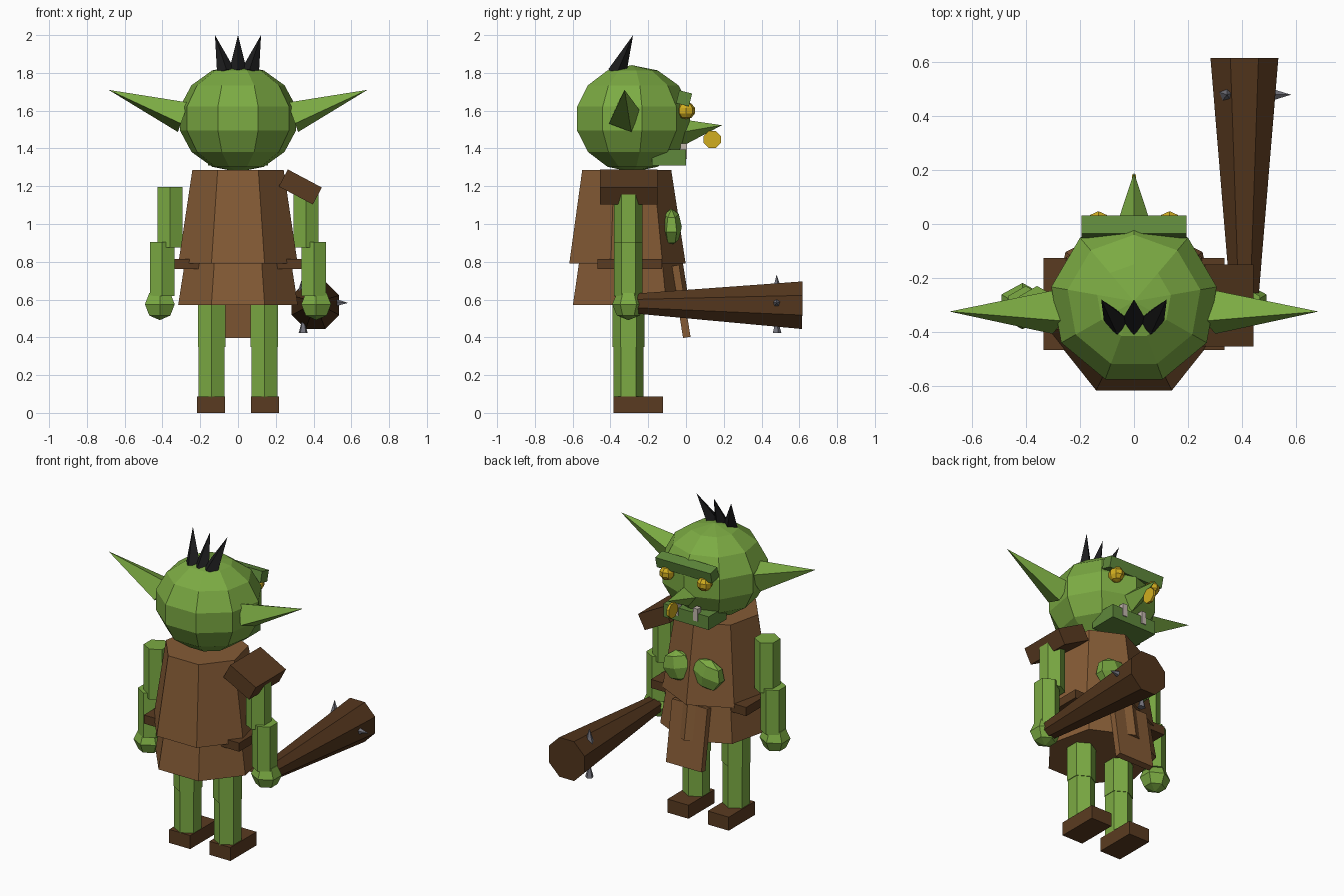
import bpy, bmesh
from math import sin, cos, pi, radians
from mathutils import Vector, Matrix, Euler

if "Cube" in bpy.data.objects:
    bpy.data.objects.remove(bpy.data.objects["Cube"])


def mat(name, r, g, b):
    m = bpy.data.materials.new(name)
    m.diffuse_color = (r, g, b, 1)
    m.use_nodes = True
    m.node_tree.nodes["Principled BSDF"].inputs["Base Color"].default_value = m.diffuse_color
    return m


SKIN = mat("green_skin", .20, .405, .056)
DARK_SKIN = mat("dark_green_skin", .115, .25, .045)
TUNIC = mat("tan_leather", .232, .104, .036)
LEATHER = mat("dark_leather", .102, .044, .015)
WOOD = mat("club_wood", .086, .036, .012)
HAIR = mat("black_hair", .012, .012, .013)
GOLD = mat("gold", .64, .42, .014)
TOOTH = mat("tooth", .55, .48, .43)
STEEL = mat("grey_steel", .17, .17, .20)


def finish(name, bm, material, matrix):
    bmesh.ops.recalc_face_normals(bm, faces=bm.faces)
    me = bpy.data.meshes.new(name)
    bm.to_mesh(me)
    bm.free()
    me.materials.append(material)
    ob = bpy.data.objects.new(name, me)
    ob.matrix_world = matrix
    bpy.context.collection.objects.link(ob)
    return ob


def lathe(name, profile, n, material, matrix, start=90):
    """Faceted solid from (radius, height) rings; zero radius makes a point."""
    bm = bmesh.new()
    rings = []
    for r, z in profile:
        if r < 1e-6:
            rings.append([bm.verts.new((0, 0, z))])
        else:
            angs = [radians(start) + 2 * pi * i / n for i in range(n)]
            rings.append([bm.verts.new((r * cos(a), r * sin(a), z)) for a in angs])
    for a, b in zip(rings, rings[1:]):
        for i in range(n):
            j = (i + 1) % n
            q = [a[i % len(a)], a[j % len(a)], b[j % len(b)], b[i % len(b)]]
            q = list(dict.fromkeys(q))
            if len(q) > 2:
                bm.faces.new(q)
    for end in (rings[0], rings[-1]):
        if len(end) > 1:
            bm.faces.new(end)
    return finish(name, bm, material, matrix)


def cone(name, p0, p1, r0, r1, n, material, start=90):
    """Tapered prism running from p0 to p1."""
    p0, p1 = Vector(p0), Vector(p1)
    z = (p1 - p0).normalized()
    ref = Vector((1, 0, 0)) if abs(z.x) < .7 else Vector((0, 1, 0))
    y = z.cross(ref).normalized()
    x = y.cross(z)
    m = Matrix((x, y, z)).transposed().to_4x4()
    m.translation = p0
    return lathe(name, [(r0, 0), (r1, (p1 - p0).length)], n, material, m, start)


def ball(name, c, size, n, rings, material, rot=(0, 0, 0), start=90):
    prof = [(sin(pi * i / rings), -cos(pi * i / rings)) for i in range(rings + 1)]
    m = Matrix.LocRotScale(Vector(c), Euler(rot), Vector(size))
    return lathe(name, prof, n, material, m, start)


def box(name, c, size, material, rot=(0, 0, 0)):
    bm = bmesh.new()
    bmesh.ops.create_cube(bm, size=1)
    return finish(name, bm, material, Matrix.LocRotScale(Vector(c), Euler(rot), Vector(size)))


K = 1 / cos(pi / 8)   # octagon flat width to corner radius

# Seven-sided tunic, belt, loincloth and shoulder pad
cone("tunic_top", (0, -.326, .79), (0, -.326, 1.285), .324, .248, 7, TUNIC)
cone("tunic_skirt", (0, -.306, .57), (0, -.306, .79), .325, .29, 7, TUNIC)
box("belt", (0, -.297, .788), (.672, .342, .055), LEATHER)
box("loincloth", (0, -.026, .59), (.25, .04, .385), TUNIC, (radians(9), 0, 0))
box("shoulder_pad", (.33, -.303, 1.196), (.204, .304, .102), LEATHER, (0, radians(28), 0))

# Limbs
for s, side in ((-1, "left"), (1, "right")):
    cone(side + "_thigh", (s * .14, -.305, .35), (s * .14, -.305, .62), .084, .084, 6, SKIN)
    cone(side + "_shin", (s * .14, -.305, .08), (s * .14, -.305, .36), .08, .08, 6, SKIN)
    box(side + "_shoe", (s * .142, -.253, .043), (.148, .262, .086), LEATHER)
    cone(side + "_upper_arm", (s * .36, -.305, .875), (s * .36, -.305, 1.195), .075, .075, 6, SKIN)
    cone(side + "_forearm", (s * .402, -.305, .62), (s * .402, -.305, .905), .075, .075, 6, SKIN)
    ball(side + "_hand", (s * .414, -.305, .575), (.091, .086, .084), 6, 4, SKIN)
    ball(side + "_chest_muscle", (s * .10, -.077, .985), (.118, .055, .098), 6, 4, SKIN,
         (0, s * radians(15), 0))

# Nine-sided head and face
ball("head", (0, -.287, 1.558), (.32, .316, .283), 9, 7, SKIN)
for s, side in ((-1, "left"), (1, "right")):
    cone(side + "_ear", (s * .29, -.325, 1.565), (s * .685, -.325, 1.71), .09, 0, 4, SKIN, s * 23)
    ball(side + "_eye", (s * .132, 0, 1.60), (.046, .05, .046), 8, 5, GOLD)
    box(side + "_tooth", (s * .07, -.012, 1.385), (.032, .035, .08), TOOTH)
box("brow", (0, -.01, 1.665), (.39, .07, .07), DARK_SKIN, (radians(-14), 0, 0))
box("jaw", (0, -.09, 1.352), (.32, .18, .084), DARK_SKIN)
cone("nose", (0, -.03, 1.485), (0, .19, 1.523), .073, 0, 4, SKIN)
cone("nose_ring", (-.008, .139, 1.447), (.008, .139, 1.447), .049, .049, 8, GOLD, 22.5)

# Hair spikes
for i, side in ((-1, "left"), (0, "middle"), (1, "right")):
    cone(side + "_hair_spike", (i * .062, -.365, 1.80), (i * .122, -.28, 2.0), .05, 0, 4, HAIR)

# Club with three studs
cone("club", (.41, -.29, .579), (.41, .616, .57), .051 * K, .126 * K, 8, WOOD, 22.5)
cone("top_stud", (.345, .48, .64), (.345, .48, .732), .03, 0, 5, STEEL)
cone("bottom_stud", (.345, .48, .423), (.345, .48, .515), .025, 0, 5, STEEL)
cone("side_stud", (.49, .48, .582), (.583, .48, .582), .03, 0, 5, STEEL)
